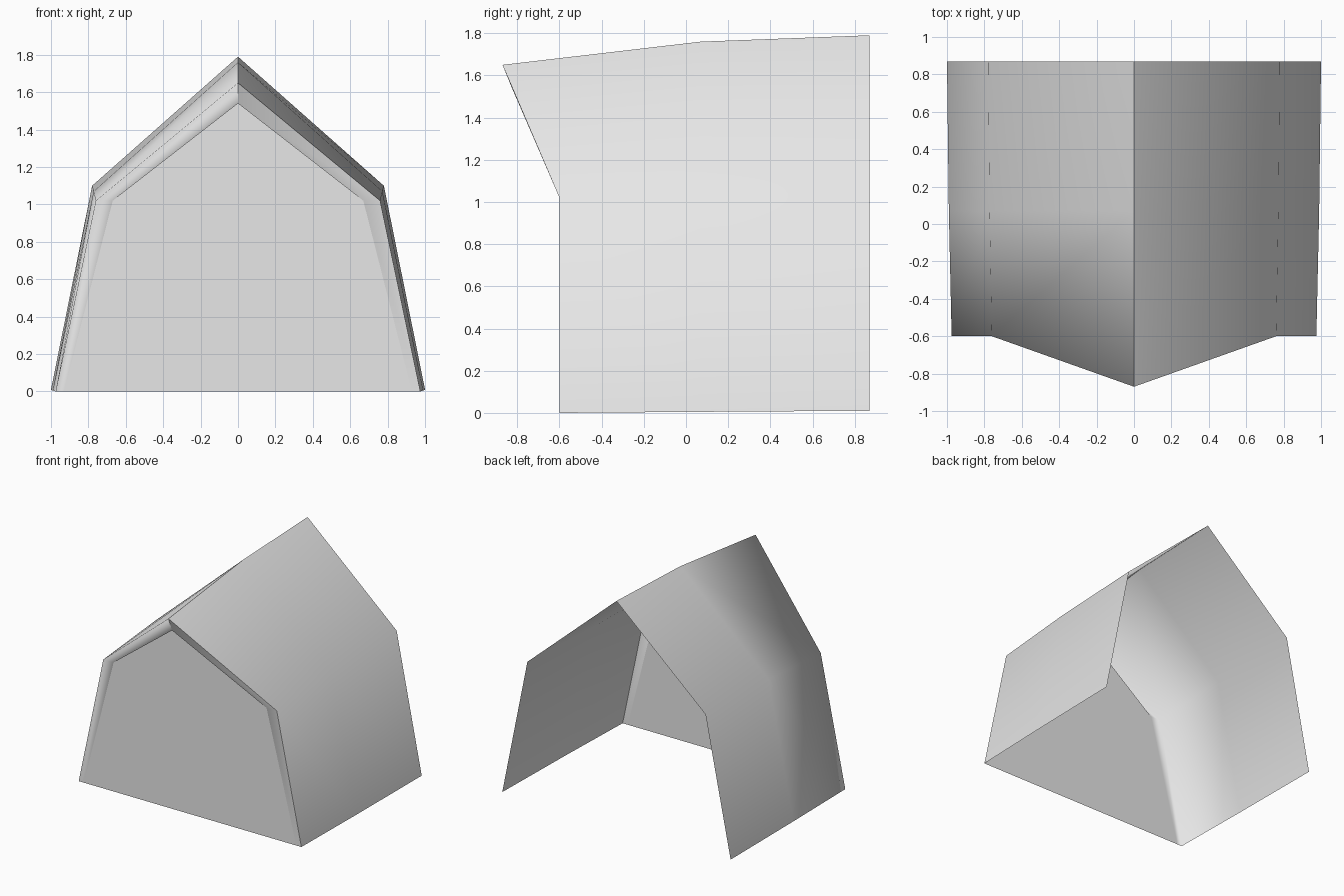
import bpy
import bmesh

cube = bpy.data.objects.get("Cube")
if cube:
    bpy.data.objects.remove(cube)

grey = bpy.data.materials.new("plain grey")
grey.use_nodes = True
grey.diffuse_color = (0.8, 0.8, 0.8, 1)
grey.node_tree.nodes["Principled BSDF"].inputs["Base Color"].default_value = (0.8, 0.8, 0.8, 1)


def finish(name, bm):
    mesh = bpy.data.meshes.new(name)
    bm.to_mesh(mesh)
    bm.free()
    mesh.materials.append(grey)
    obj = bpy.data.objects.new(name, mesh)
    bpy.context.collection.objects.link(obj)
    return obj


def section(bm, base, shoulder, ridge):
    """Mirrored gable line: left foot, left shoulder, ridge, right shoulder, right foot."""
    half = [base, shoulder]
    points = [(-x, y, z) for x, y, z in half] + [ridge] + half[::-1]
    return [bm.verts.new(p) for p in points]


def bridge(bm, a, b):
    for i in range(len(a) - 1):
        face = bm.faces.new((a[i], a[i + 1], b[i + 1], b[i]))
        face.smooth = True


# Lip, front edge, middle and back of the thin tent-shaped shell
LIP_BASE, LIP_SHOULDER, LIP_RIDGE = (0.93, -0.6, 0), (0.67, -0.6, 1.02), (0, -0.825, 1.54)
bm = bmesh.new()
lip = section(bm, LIP_BASE, LIP_SHOULDER, LIP_RIDGE)
front = section(bm, (0.975, -0.6, 0), (0.76, -0.6, 1.02), (0, -0.87, 1.65))
middle = section(bm, (0.99, 0.07, 0.005), (0.772, 0.07, 1.07), (0, 0.07, 1.76))
back = section(bm, (1.0, 0.87, 0.01), (0.78, 0.87, 1.10), (0, 0.87, 1.79))
for a, b in ((lip, front), (front, middle), (middle, back)):
    bridge(bm, a, b)

# Crisp ridge and crisp front edge on one side, soft everywhere else
for edge in bm.edges:
    on_ridge = all(abs(v.co.x) < 0.01 for v in edge.verts)
    on_front = all(v in front for v in edge.verts)
    right_side = sum(v.co.x for v in edge.verts) > 0
    edge.smooth = not (on_ridge or (on_front and right_side))
finish("tent_shell", bm)

# Upright front wall set back under the overhang
bm = bmesh.new()
wall = section(bm, LIP_BASE, LIP_SHOULDER, (0, -0.6, 1.54))
bm.faces.new(wall[::-1])
finish("front_wall", bm)

# Soffit joining the lip to the front wall
bm = bmesh.new()
left, right, top, tip = [bm.verts.new(p) for p in (
    (-LIP_SHOULDER[0], *LIP_SHOULDER[1:]), LIP_SHOULDER, (0, -0.6, 1.54), LIP_RIDGE)]
bm.faces.new((left, top, tip))
bm.faces.new((top, right, tip))
finish("front_soffit", bm)
